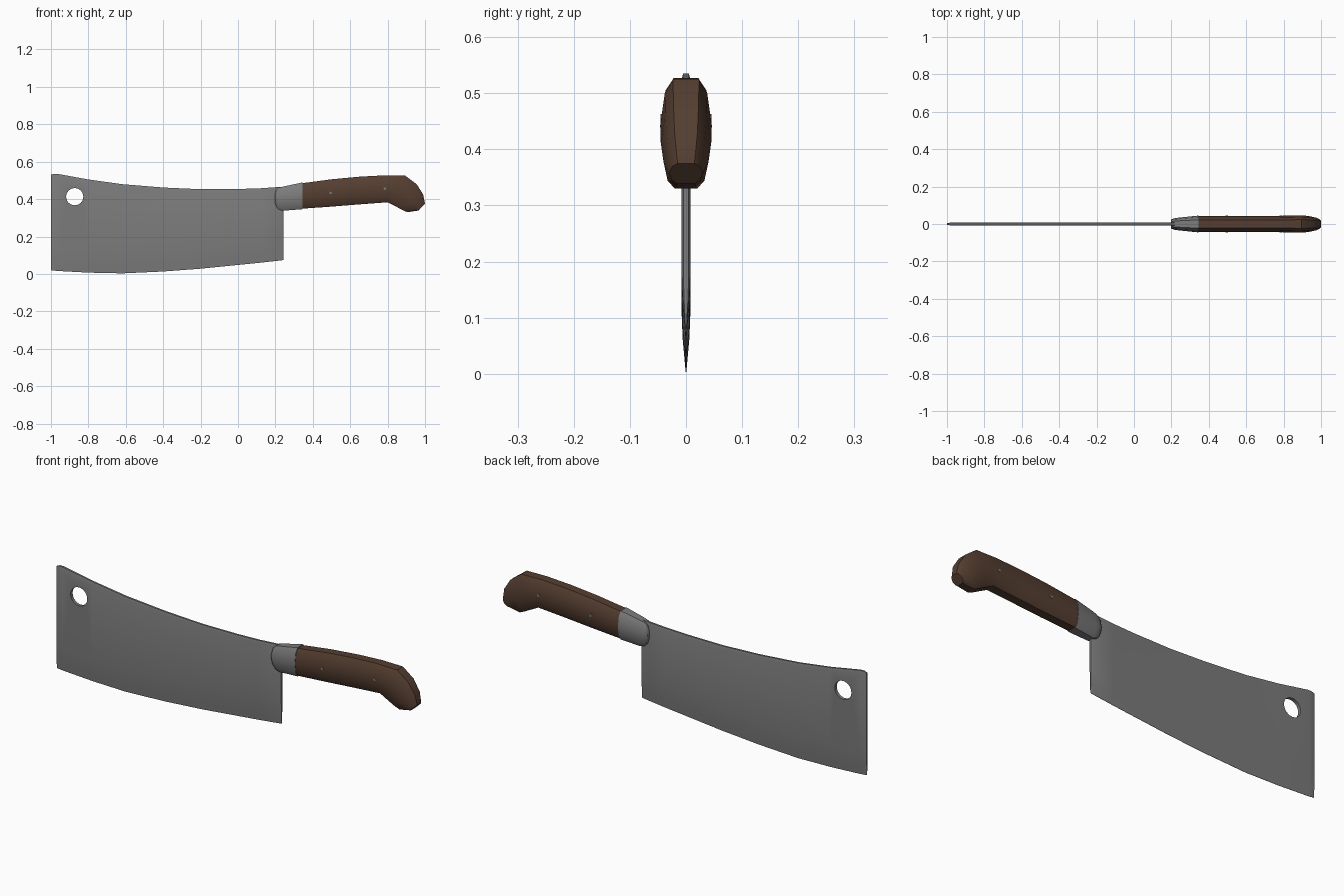
import bpy, bmesh, math
from mathutils import Vector

if "Cube" in bpy.data.objects:
    bpy.data.objects.remove(bpy.data.objects["Cube"])


def material(name, rgb):
    m = bpy.data.materials.new(name)
    m.diffuse_color = (*rgb, 1)
    m.use_nodes = True
    m.node_tree.nodes["Principled BSDF"].inputs["Base Color"].default_value = m.diffuse_color
    return m


steel = material("grey steel", (0.2, 0.2, 0.2))
wood = material("dark brown wood", (0.09, 0.048, 0.03))


def loft(name, rings, mat, angle=30):
    """Join equal closed rings of points, cap both ends."""
    bm = bmesh.new()
    loops = [[bm.verts.new(p) for p in r] for r in rings]
    n = len(loops[0])
    for a, b in zip(loops, loops[1:]):
        for i in range(n):
            j = (i + 1) % n
            bm.faces.new((a[i], a[j], b[j], b[i]))
    bm.faces.new(loops[0])
    bm.faces.new(loops[-1])
    bmesh.ops.recalc_face_normals(bm, faces=bm.faces)
    me = bpy.data.meshes.new(name)
    bm.to_mesh(me)
    bm.free()
    me.materials.append(mat)
    ob = bpy.data.objects.new(name, me)
    bpy.context.collection.objects.link(ob)
    smooth(ob, angle)
    return ob


def smooth(ob, angle=30):
    bpy.ops.object.select_all(action='DESELECT')
    ob.select_set(True)
    bpy.context.view_layer.objects.active = ob
    bpy.ops.object.shade_smooth_by_angle(angle=math.radians(angle))


def cylinder(name, x, z, r, depth, sides, mat):
    bpy.ops.mesh.primitive_cylinder_add(vertices=sides, radius=r, depth=depth,
                                        location=(x, 0, z), rotation=(math.pi / 2, 0, 0))
    ob = bpy.context.object
    ob.name = name
    ob.data.materials.append(mat)
    return ob


# Blade: wedge-shaped section swept along x; (x, bottom, top, thickness factor)
stations = [(-1.0, .02, .53, .5), (-.985, .018, .535, .9), (-.965, .016, .535, 1),
            (-.8, .007, .505, 1), (-.62, .003, .48, 1), (-.4, .013, .462, 1),
            (-.2, .028, .453, 1), (0, .048, .454, 1), (.12, .06, .458, 1),
            (.235, .073, .466, 1), (.242, .075, .466, .6)]
rings = []
for x, b, t, f in stations:
    half = [(.0006, b), (.006 * f, b + .06), (.008 * f, b + .11),
            (.008 * f, t - .01), (.005 * f, t)]
    rings.append([(x, y, z) for y, z in half] + [(x, -y, z) for y, z in reversed(half)])
blade = loft("blade", rings, steel)

# Hanging hole
cutter = cylinder("hole_cutter", -.873, .413, .046, .2, 24, steel)
mod = blade.modifiers.new("hole", 'BOOLEAN')
mod.operation = 'DIFFERENCE'
mod.solver = 'EXACT'
mod.object = cutter
bpy.context.view_layer.objects.active = blade
bpy.ops.object.modifier_apply(modifier=mod.name)
bpy.data.objects.remove(cutter)
smooth(blade)


def grip_ring(tx, tz, bx, bz, w):
    """Ten-sided chamfered section between a top and a bottom point."""
    top, bot = Vector((tx, 0, tz)), Vector((bx, 0, bz))
    half = [(.5, 0), (.82, .15), (1, .5), (.82, .85), (.5, 1)]
    right = [top.lerp(bot, k) + Vector((0, w * s, 0)) for s, k in half]
    return right + [Vector((p.x, -p.y, p.z)) for p in reversed(right)]


# Bolster with rounded nose
loft("bolster", [grip_ring(*s) for s in [
    (.197, .425, .197, .385, .022), (.204, .448, .204, .36, .027),
    (.218, .461, .218, .345, .031), (.24, .467, .24, .338, .034),
    (.345, .489, .345, .346, .045)]], steel)

# Handle curving down to the hooked butt
loft("handle", [grip_ring(*s) for s in [
    (.343, .485, .343, .349, .043), (.5, .506, .5, .36, .043),
    (.65, .52, .65, .372, .043), (.78, .527, .8, .383, .044),
    (.895, .525, .845, .36, .046), (.955, .48, .875, .344, .045),
    (.99, .425, .905, .33, .040), (1.0, .375, .965, .339, .030)]], wood)

# Rivets
for i, (x, z) in enumerate([(.495, .433), (.785, .456)]):
    cylinder(f"rivet_{i + 1}", x, z, .007, .09, 8, steel)
